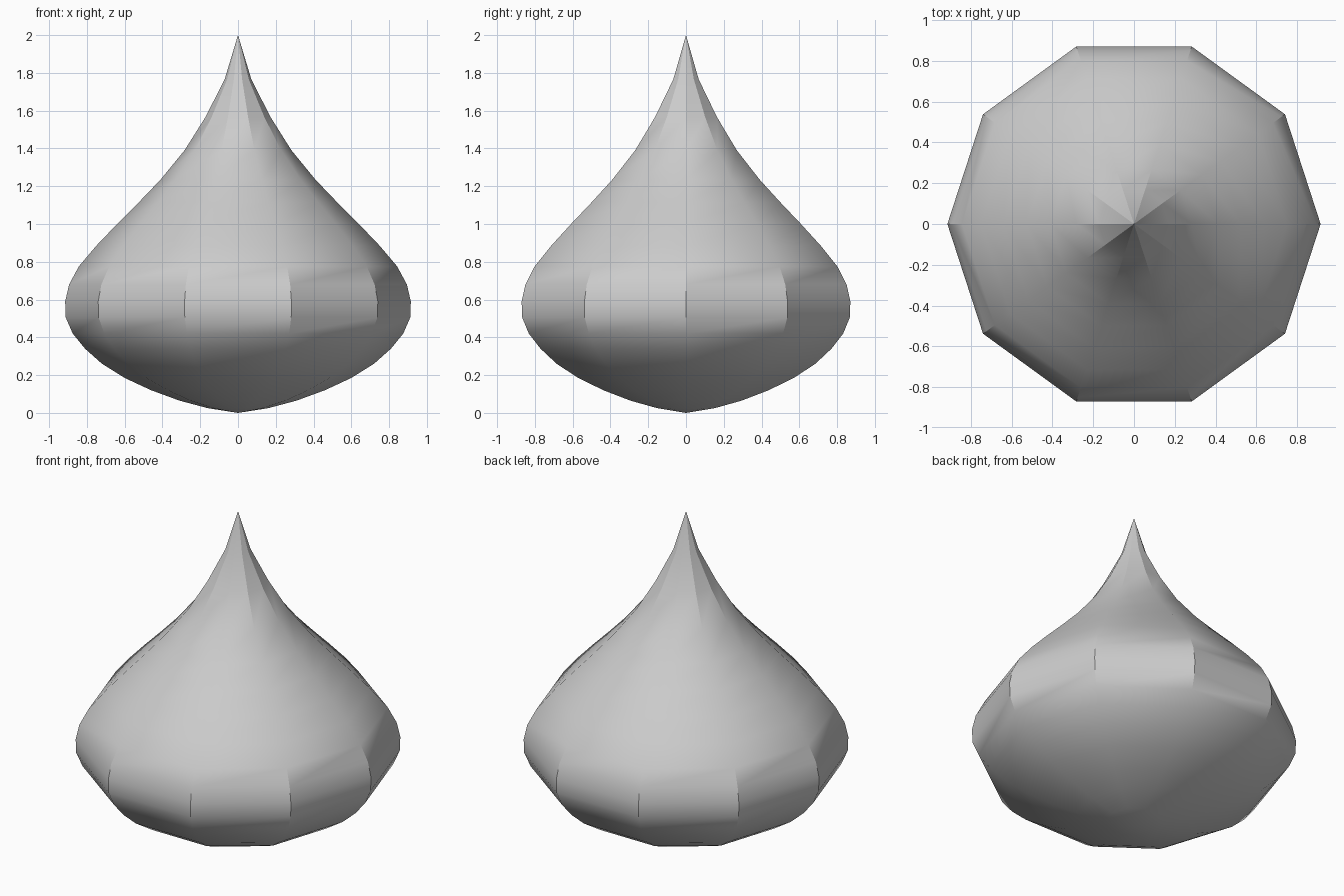
import bpy
import bmesh
import math

cube = bpy.data.objects.get("Cube")
if cube:
    bpy.data.objects.remove(cube, do_unlink=True)

SIDES = 10

# Half outline of the drop: (radius, height) from base to tip
PROFILE = [
    (0, 0), (0.16, 0.025), (0.31, 0.065), (0.46, 0.12), (0.6, 0.185),
    (0.72, 0.26), (0.81, 0.34), (0.875, 0.42), (0.912, 0.505),
    (0.915, 0.59), (0.894, 0.68), (0.843, 0.775), (0.75, 0.885),
    (0.64, 1.0), (0.525, 1.115), (0.41, 1.235), (0.283, 1.39),
    (0.173, 1.565), (0.071, 1.765), (0, 2),
]


def make_material(name, colour):
    mat = bpy.data.materials.new(name)
    mat.use_nodes = True
    mat.diffuse_color = colour
    mat.node_tree.nodes["Principled BSDF"].inputs["Base Color"].default_value = colour
    return mat


def lathe(name, profile, sides, mat):
    bm = bmesh.new()
    verts = [bm.verts.new((r, 0, z)) for r, z in profile]
    edges = [bm.edges.new(pair) for pair in zip(verts, verts[1:])]
    bmesh.ops.spin(bm, geom=verts + edges, cent=(0, 0, 0), axis=(0, 0, 1),
                   angle=math.tau, steps=sides)
    # Close the seam and the two poles
    bmesh.ops.remove_doubles(bm, verts=bm.verts[:], dist=0.0005)
    bmesh.ops.recalc_face_normals(bm, faces=bm.faces[:])
    mesh = bpy.data.meshes.new(name)
    bm.to_mesh(mesh)
    bm.free()
    mesh.materials.append(mat)
    # Smooth, with creases around the belly and the tip
    mesh.shade_smooth()
    mesh.set_sharp_from_angle(angle=math.radians(30))
    obj = bpy.data.objects.new(name, mesh)
    bpy.context.collection.objects.link(obj)
    return obj


lathe("drop_body", PROFILE, SIDES, make_material("light grey", (0.6, 0.6, 0.6, 1)))
